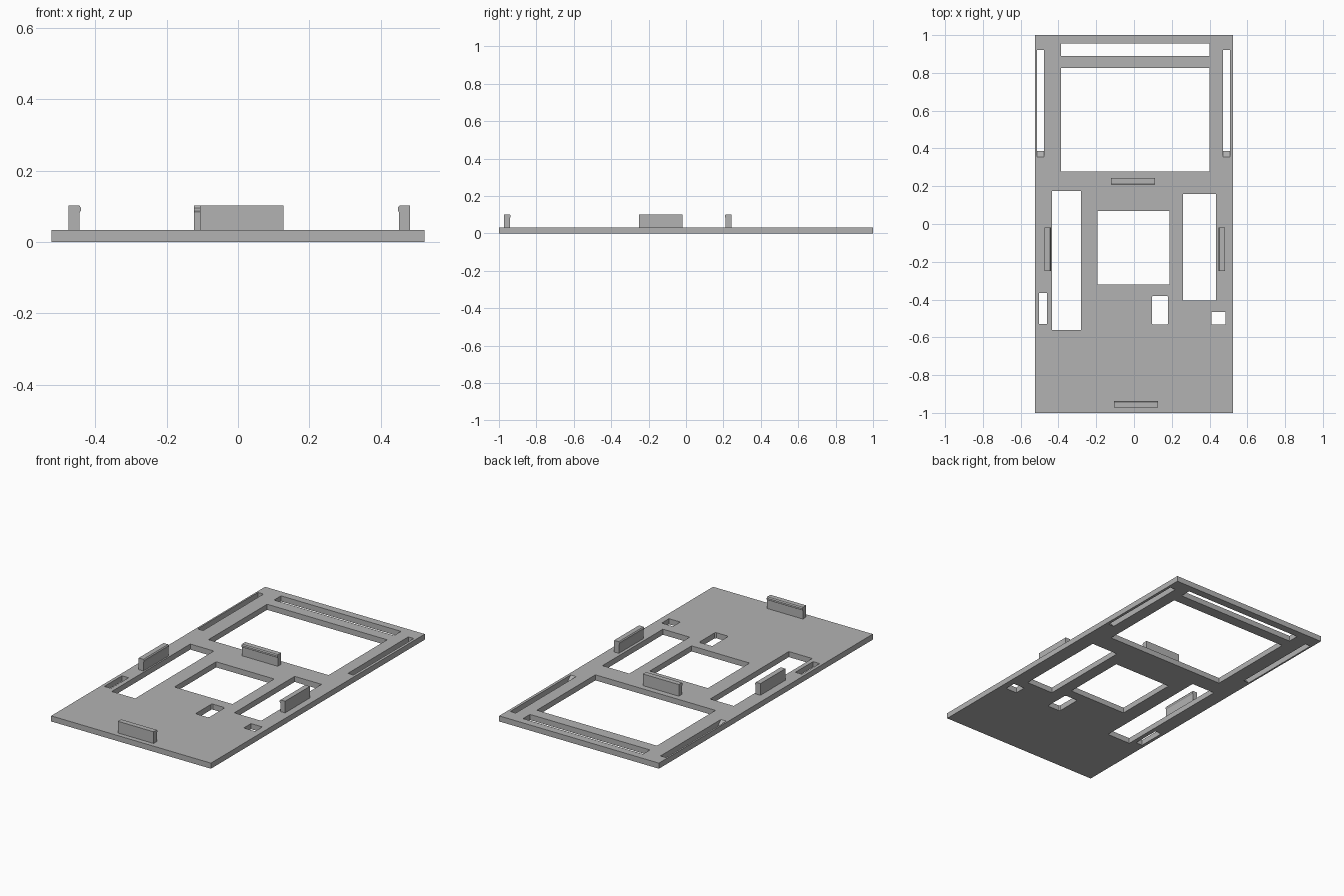
import bpy, bmesh

if "Cube" in bpy.data.objects:
    bpy.data.objects.remove(bpy.data.objects["Cube"])

H = 0.033          # plate thickness
CLIP_TOP = 0.102   # top of the snap clips

grey = bpy.data.materials.new("light grey plastic")
grey.diffuse_color = (0.45, 0.45, 0.45, 1)
grey.use_nodes = True
grey.node_tree.nodes["Principled BSDF"].inputs["Base Color"].default_value = grey.diffuse_color


def finish(bm, name):
    bmesh.ops.recalc_face_normals(bm, faces=bm.faces)
    mesh = bpy.data.meshes.new(name)
    bm.to_mesh(mesh)
    bm.free()
    mesh.materials.append(grey)
    obj = bpy.data.objects.new(name, mesh)
    bpy.context.collection.objects.link(obj)
    return obj


def prism(name, profile, direction):
    """Extrude a closed 3D profile along a direction."""
    bm = bmesh.new()
    face = bm.faces.new([bm.verts.new(p) for p in profile])
    ext = bmesh.ops.extrude_face_region(bm, geom=[face], use_keep_orig=True)
    verts = [g for g in ext["geom"] if isinstance(g, bmesh.types.BMVert)]
    bmesh.ops.translate(bm, verts=verts, vec=direction)
    return finish(bm, name)


def rect(x0, x1, y0, y1, c=0.0):
    """Rectangle outline, optionally with clipped corners."""
    if not c:
        return [(x0, y0), (x1, y0), (x1, y1), (x0, y1)]
    return [(x0 + c, y0), (x1 - c, y0), (x1, y0 + c), (x1, y1 - c),
            (x1 - c, y1), (x0 + c, y1), (x0, y1 - c), (x0, y0 + c)]


# Plate outline followed by its openings
loops = [
    rect(-0.523, 0.523, -1, 1),
    rect(-0.387, 0.399, 0.89, 0.955),        # upper slot
    rect(-0.387, 0.399, 0.277, 0.825),       # large window
    rect(-0.513, -0.477, 0.355, 0.92),       # left edge slot
    rect(0.471, 0.507, 0.355, 0.92),         # right edge slot
    rect(-0.435, -0.281, -0.56, 0.175),      # left window
    rect(-0.192, 0.188, -0.32, 0.07),        # centre window
    rect(0.259, 0.435, -0.405, 0.16),        # right window
    rect(-0.504, -0.461, -0.53, -0.365),     # small left hole
    rect(0.095, 0.181, -0.533, -0.38, 0.006),  # small middle hole
    rect(0.411, 0.485, -0.533, -0.465),      # small right hole
]
bm = bmesh.new()
for loop in loops:
    vs = [bm.verts.new((x, y, 0)) for x, y in loop]
    for a, b in zip(vs, vs[1:] + vs[:1]):
        bm.edges.new((a, b))
bmesh.ops.triangle_fill(bm, edges=bm.edges[:], use_beauty=True, normal=(0, 0, 1))
ext = bmesh.ops.extrude_face_region(bm, geom=bm.faces[:], use_keep_orig=True)
bmesh.ops.translate(bm, vec=(0, 0, H),
                    verts=[g for g in ext["geom"] if isinstance(g, bmesh.types.BMVert)])
finish(bm, "base_plate")

# Sloped ends of the two edge slots
for side, x0 in (("left", -0.513), ("right", 0.471)):
    prism(side + "_slot_ramp",
          [(x0, 0.355, 0), (x0, 0.386, 0), (x0, 0.355, H)], (0.036, 0, 0))

# Snap clip profile: (distance inward from the outer face, height), with rounded lip
CLIP = [(0, H - 0.003), (0.031, H - 0.003), (0.031, 0.083), (0.035, 0.089),
        (0.035, 0.096), (0.030, CLIP_TOP), (0, CLIP_TOP)]


def side_clip(name, outer, inward, y0, y1):
    prism(name, [(outer + inward * d, y0, z) for d, z in CLIP], (0, y1 - y0, 0))


def end_clip(name, outer, inward, x0, x1):
    prism(name, [(x0, outer + inward * d, z) for d, z in CLIP], (x1 - x0, 0, 0))


side_clip("left_clip", -0.475, 1, -0.25, -0.018)
side_clip("right_clip", 0.483, -1, -0.25, -0.018)
end_clip("front_clip", -0.972, 1, -0.106, 0.128)
end_clip("back_clip", 0.243, -1, -0.123, 0.112)
